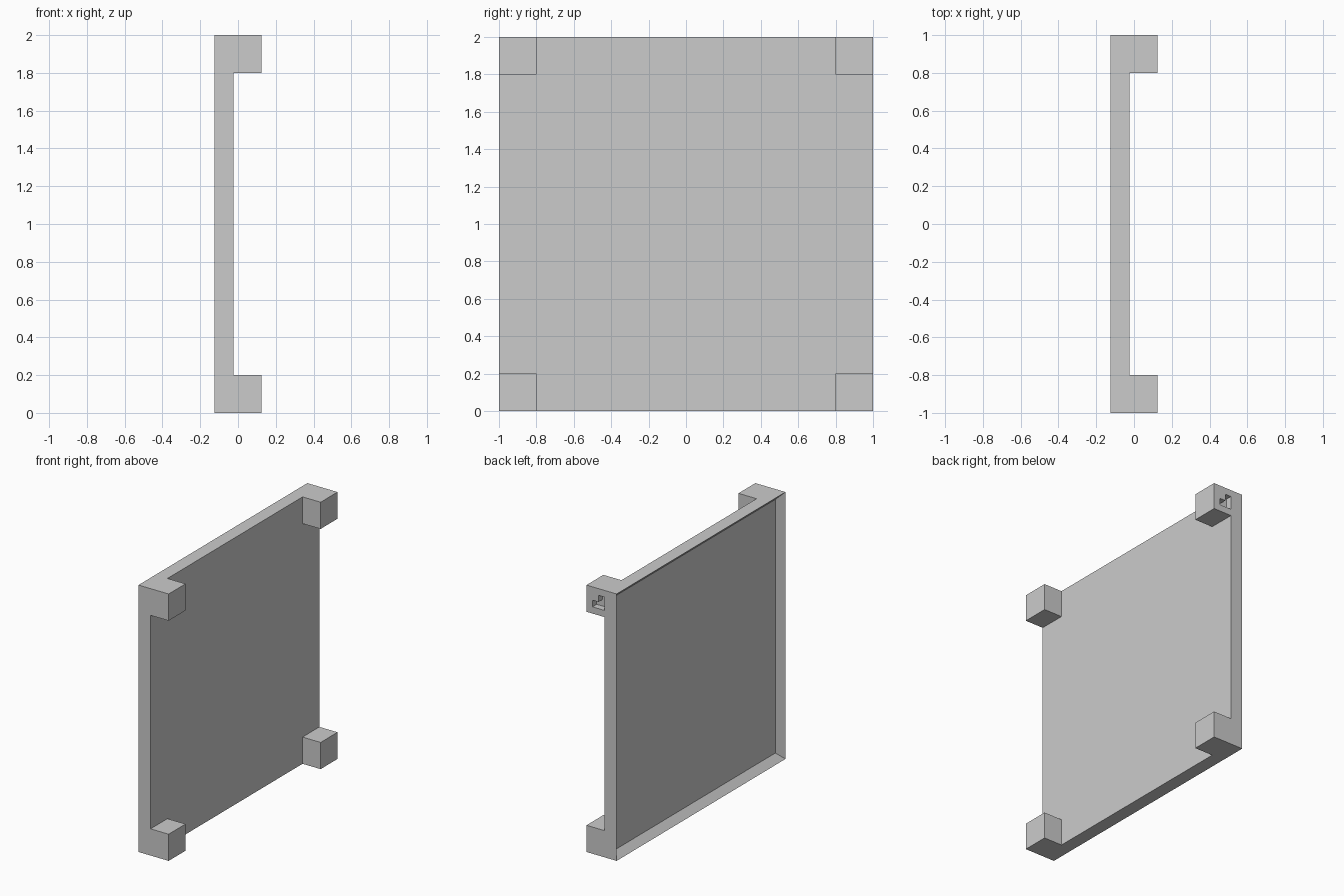
import bpy, bmesh
from mathutils import Matrix, Vector

if "Cube" in bpy.data.objects:
    bpy.data.objects.remove(bpy.data.objects["Cube"])


def make_object(name, bm):
    bmesh.ops.recalc_face_normals(bm, faces=bm.faces)
    mesh = bpy.data.meshes.new(name)
    bm.to_mesh(mesh)
    bm.free()
    ob = bpy.data.objects.new(name, mesh)
    bpy.context.collection.objects.link(ob)
    return ob


# Panel slab, cut so each corner has its own square face
bm = bmesh.new()
bmesh.ops.create_cube(bm, size=1, matrix=Matrix.Translation((-0.075, 0, 1))
                      @ Matrix.Diagonal((0.1, 2, 2, 1)))
for side in (-1, 1):
    for normal in ((0, 1, 0), (0, 0, 1)):
        bmesh.ops.bisect_plane(bm, geom=bm.verts[:] + bm.edges[:] + bm.faces[:],
                               plane_co=(0, 0.8 * side, 1 + 0.8 * side),
                               plane_no=normal)
bm.normal_update()

# Corner blocks raised from the +x side
corners = []
for f in bm.faces:
    c = f.calc_center_median()
    if f.normal.x > 0.9 and abs(c.y) > 0.8 and abs(c.z - 1) > 0.8:
        corners.append(f)
new = bmesh.ops.extrude_face_region(bm, geom=corners)["geom"]
bmesh.ops.translate(bm, vec=(0.15, 0, 0),
                    verts=[v for v in new if isinstance(v, bmesh.types.BMVert)])
bm.normal_update()

# Shallow recess with a narrow rim on the -x side
back = [f for f in bm.faces if f.normal.x < -0.9]
bmesh.ops.inset_region(bm, faces=back, thickness=0.05, use_even_offset=True)
bmesh.ops.translate(bm, vec=(0.05, 0, 0), verts=list({v for f in back for v in f.verts}))
bmesh.ops.dissolve_limit(bm, angle_limit=0.01, verts=bm.verts, edges=bm.edges)
panel = make_object("corner_block_panel", bm)

# Stepped socket, 0.05 deep, in the +y face of one upper block
profile = [(-0.025, 1.85), (0.075, 1.85), (0.075, 1.9),
           (0.025, 1.9), (0.025, 1.95), (-0.025, 1.95)]
bm = bmesh.new()
face = bm.faces.new([bm.verts.new((x, 0.95, z)) for x, z in profile])
new = bmesh.ops.extrude_face_region(bm, geom=[face], use_keep_orig=True)["geom"]
bmesh.ops.translate(bm, vec=Vector((0, 0.1, 0)),
                    verts=[v for v in new if isinstance(v, bmesh.types.BMVert)])
cutter = make_object("socket_cutter", bm)
cutter.hide_render = True
cutter.hide_set(True)

cut = panel.modifiers.new("socket", 'BOOLEAN')
cut.operation = 'DIFFERENCE'
cut.solver = 'EXACT'
cut.object = cutter
